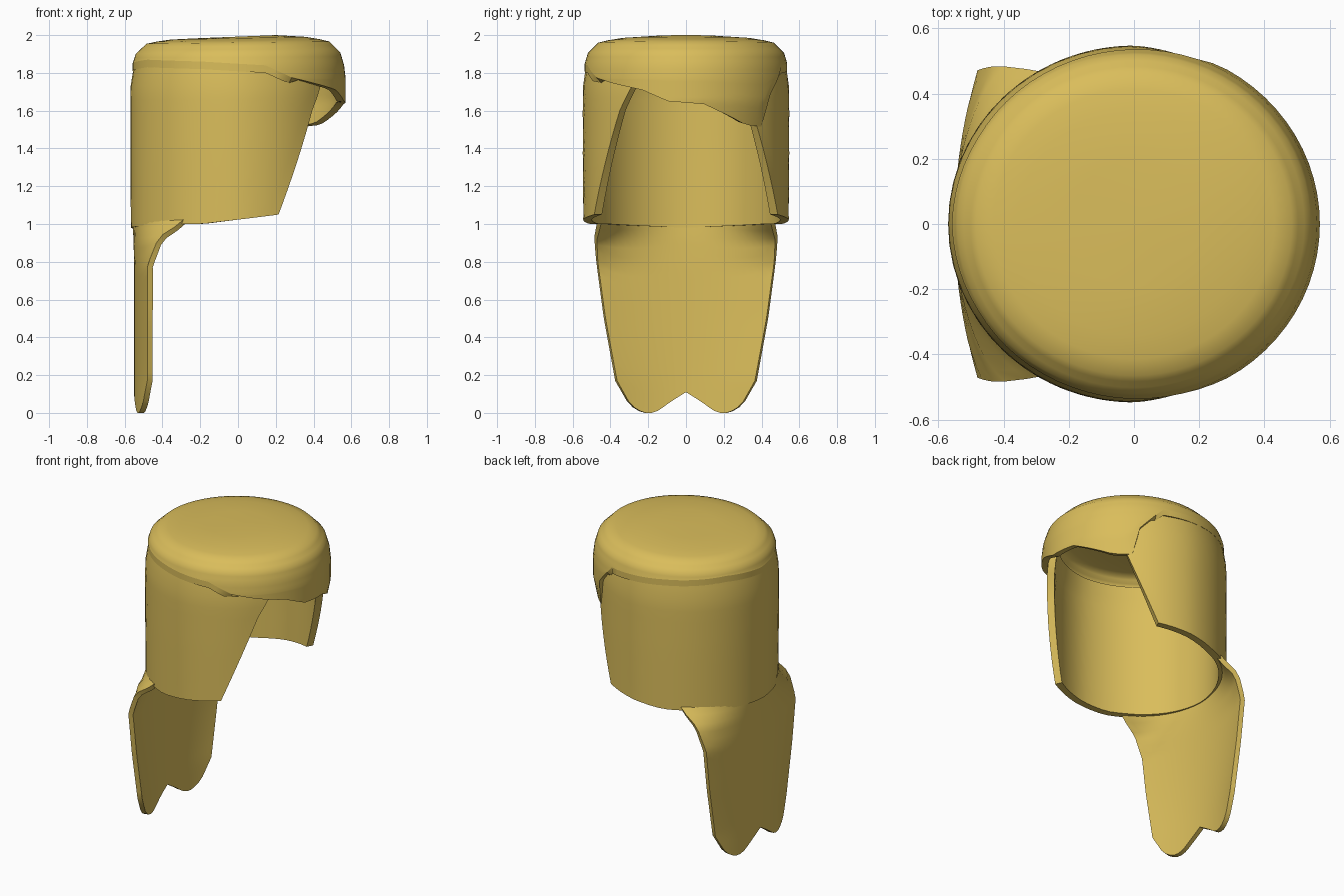
import bpy, math
from math import cos, sin, radians

if "Cube" in bpy.data.objects:
    bpy.data.objects.remove(bpy.data.objects["Cube"])

RX, RY = 0.57, 0.547

gold = bpy.data.materials.new("golden blond")
gold.diffuse_color = (0.70, 0.51, 0.105, 1)
gold.use_nodes = True
gold.node_tree.nodes["Principled BSDF"].inputs["Base Color"].default_value = gold.diffuse_color


def interp(x, pts):
    """Piecewise linear lookup in a list of (x, value)."""
    if x <= pts[0][0]:
        return pts[0][1]
    for (a, va), (b, vb) in zip(pts, pts[1:]):
        if x <= b:
            return va + (vb - va) * (x - a) / (b - a)
    return pts[-1][1]


def sheet(name, nu, nv, f, thick, closed=False, tip=None):
    """Thick sheet from f(u, v), u and v in 0..1; tip closes the last row."""
    cols = nu if closed else nu + 1
    verts = [f(i / nu, j / nv) for j in range(nv + 1) for i in range(cols)]
    faces = []
    for j in range(nv):
        for i in range(nu):
            k = (i + 1) % cols
            faces.append((j * cols + i, j * cols + k, (j + 1) * cols + k, (j + 1) * cols + i))
    if tip:
        verts.append(tip)
        faces += [(nv * cols + i, nv * cols + (i + 1) % cols, len(verts) - 1) for i in range(nu)]
    me = bpy.data.meshes.new(name)
    me.from_pydata(verts, [], faces)
    me.materials.append(gold)
    ob = bpy.data.objects.new(name, me)
    bpy.context.collection.objects.link(ob)
    bpy.context.view_layer.objects.active = ob
    ob.select_set(True)
    mod = ob.modifiers.new("thickness", 'SOLIDIFY')
    mod.thickness = thick
    mod.offset = -1
    bpy.ops.object.modifier_apply(modifier=mod.name)
    bpy.ops.object.shade_smooth_by_angle(angle=radians(40))
    ob.select_set(False)
    return ob


# side and back hair: a curved wall, open to the face on +x
def wall(u, v):
    t = 2 * u - 1
    bottom = interp(abs(t), [(0, 0.98), (0.5, 1.0), (0.62, 1.0), (1, 1.05)])
    z = bottom + (1.88 - bottom) * v
    edge = interp(z, [(1.05, 67), (1.6, 43), (1.75, 33), (1.88, 30)])
    a = radians(180 + t * (180 - edge))
    r = 1 - 0.08 * max(0, cos(a)) - interp(z, [(1.0, 0.005), (1.4, 0), (1.72, 0), (1.88, 0.045)])
    return (RX * r * cos(a), RY * r * sin(a), z)


sheet("side_hair", 40, 12, wall, 0.045)

# crown with fringe: dome whose lower rim sweeps across the forehead
RIM = [(-180, 1.85), (-150, 1.87), (-110, 1.86), (-75, 1.84), (-60, 1.775), (-45, 1.745),
       (-25, 1.71), (-10, 1.65), (10, 1.635), (22, 1.585), (37, 1.525), (50, 1.515),
       (54, 1.68), (70, 1.84), (110, 1.86), (150, 1.87), (180, 1.85)]
DOME = [(0, 1.0), (0.25, 0.985), (0.5, 0.95), (0.75, 0.85), (0.9, 0.68), (1, 0.35)]
DOME_Z = [(0, 1.77), (0.25, 1.84), (0.5, 1.905), (0.75, 1.96), (0.9, 1.982), (1, 1.992)]


def crown(u, v):
    deg = 360 * u - 180
    a = radians(deg)
    rim = interp(deg, RIM)
    if v < 0.4:                               # hanging rim
        z = rim + (max(1.77, rim) - rim) * v / 0.4
        w = 0.0
    else:                                     # dome
        w = (v - 0.4) / 0.6
        z = max(rim + 0.03 * w, interp(w, DOME_Z))
    r = interp(w, DOME)
    if rim > 1.77:
        r = min(r, interp(z, [(1.77, 1.0), (1.84, 0.985), (1.905, 0.95), (1.96, 0.85)])) if z < 1.95 else r
    if z < 1.65:                              # low lock curls in
        r -= 0.35 * (1.65 - z)
    z += 0.008 * cos(a) * w
    return (RX * r * cos(a), RY * r * sin(a), z)


sheet("crown_and_fringe", 72, 20, crown, 0.04, closed=True, tip=(0, 0, 1.992))

# long back hair: shallow curve that spreads into the wall, two-lobed end
END = [(0, 0.11), (0.22, 0.06), (0.4, 0.012), (0.5, 0.0), (0.62, 0.0), (0.8, 0.04), (1, 0.17)]
WIDTH = [(0, 0.375), (0.17, 0.375), (0.5, 0.435), (0.8, 0.475), (1.02, 0.505)]


def back(u, v):
    s = 1 - 2 * u
    end = interp(abs(s), END)
    z = end + (1.03 - end) * v
    y = s * interp(z, WIDTH)
    x = -0.55 + 0.07 * min(1, abs(s)) ** 2
    a = radians(180 - 60 * s)
    k = interp(z, [(0.78, 0), (0.93, 0.3), (1.02, 1)])
    return (x + (RX * 0.985 * cos(a) - x) * k, y + (RY * 0.985 * sin(a) - y) * k, z)


sheet("back_hair", 24, 20, back, 0.03)
